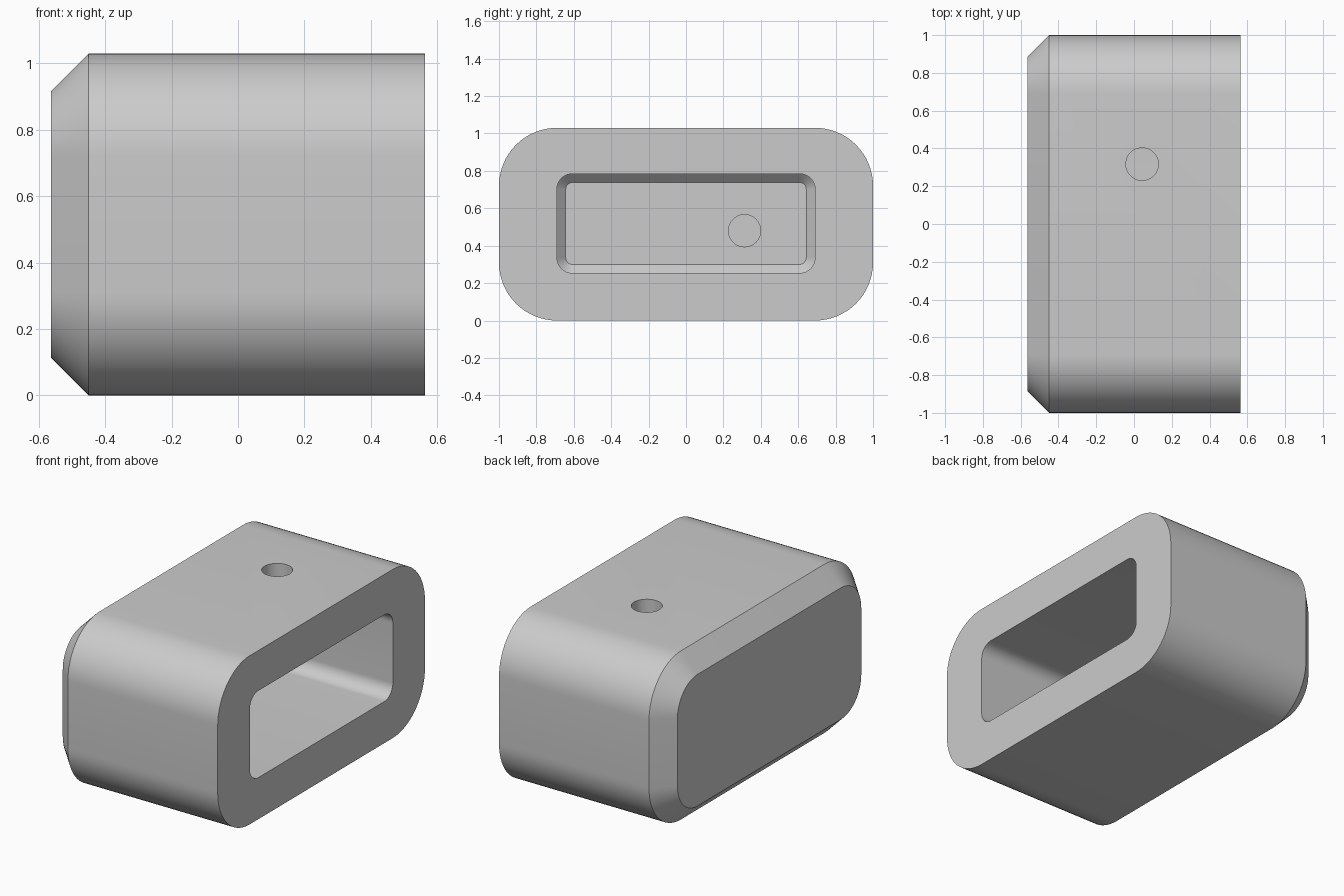
import bpy, bmesh, math
from mathutils import Matrix

if "Cube" in bpy.data.objects:
    bpy.data.objects.remove(bpy.data.objects["Cube"])

HEIGHT, DEPTH, HALF_X = 1.03, 2.0, 0.563
CHAMFER, MID_Z = 0.113, 0.515

grey = bpy.data.materials.new("plain_grey")
grey.use_nodes = True
colour = (0.6, 0.6, 0.6, 1)
grey.diffuse_color = colour
grey.node_tree.nodes["Principled BSDF"].inputs["Base Color"].default_value = colour


def make_object(name, bm):
    bmesh.ops.recalc_face_normals(bm, faces=bm.faces)
    mesh = bpy.data.meshes.new(name)
    bm.to_mesh(mesh)
    bm.free()
    mesh.materials.append(grey)
    obj = bpy.data.objects.new(name, mesh)
    bpy.context.collection.objects.link(obj)
    return obj


def rounded_ring(bm, x, half_y, half_z, mid_z, radius, steps=16):
    """Rounded rectangle in the plane at x."""
    ring = []
    for corner, (sy, sz) in enumerate([(1, 1), (-1, 1), (-1, -1), (1, -1)]):
        for i in range(steps + 1):
            a = math.pi / 2 * (corner + i / steps)
            y = sy * (half_y - radius) + radius * math.cos(a)
            z = mid_z + sz * (half_z - radius) + radius * math.sin(a)
            ring.append(bm.verts.new((x, y, z)))
    return ring


def loft(name, sections, mid_z):
    """Sections are (x, half width, half height, corner radius)."""
    bm = bmesh.new()
    rings = [rounded_ring(bm, x, hy, hz, mid_z, r) for x, hy, hz, r in sections]
    for a, b in zip(rings, rings[1:]):
        for i in range(len(a)):
            j = (i + 1) % len(a)
            bm.faces.new((a[i], a[j], b[j], b[i]))
    bm.faces.new(rings[0])
    bm.faces.new(rings[-1])
    return make_object(name, bm)


def drill(name, centre, length, rotation):
    bm = bmesh.new()
    bmesh.ops.create_cone(bm, cap_ends=True, segments=48, radius1=0.086,
                          radius2=0.086, depth=length,
                          matrix=Matrix.Translation(centre) @ rotation)
    return make_object(name, bm)


# Rounded block with one chamfered end
body = loft("housing_body", [
    (-HALF_X, DEPTH / 2 - CHAMFER, HEIGHT / 2 - CHAMFER, 0.31 - CHAMFER),
    (-HALF_X + CHAMFER, DEPTH / 2, HEIGHT / 2, 0.31),
    (HALF_X, DEPTH / 2, HEIGHT / 2, 0.31)], MID_Z)

# Pocket with a chamfered floor, open at the other end
FLOOR_X = -0.31
pocket = loft("pocket_cutter", [
    (FLOOR_X, 0.643, 0.219, 0.036),
    (FLOOR_X + 0.046, 0.69, 0.265, 0.082),
    (HALF_X + 0.1, 0.69, 0.265, 0.082)], 0.519)

# Hole through the roof, and a blind hole in the pocket floor
roof_hole = drill("roof_hole_cutter", (0.043, 0.317, 0.9), 0.5, Matrix.Identity(4))
floor_hole = drill("floor_hole_cutter", (FLOOR_X, 0.313, 0.48), 0.24,
                   Matrix.Rotation(math.pi / 2, 4, "Y"))

bpy.context.view_layer.objects.active = body
for cutter in (pocket, roof_hole, floor_hole):
    mod = body.modifiers.new(cutter.name, "BOOLEAN")
    mod.operation = "DIFFERENCE"
    mod.solver = "EXACT"
    mod.object = cutter
    bpy.ops.object.modifier_apply(modifier=mod.name)
    bpy.data.objects.remove(cutter)

bpy.ops.object.select_all(action="DESELECT")
body.select_set(True)
bpy.ops.object.shade_smooth_by_angle(angle=math.radians(25))
